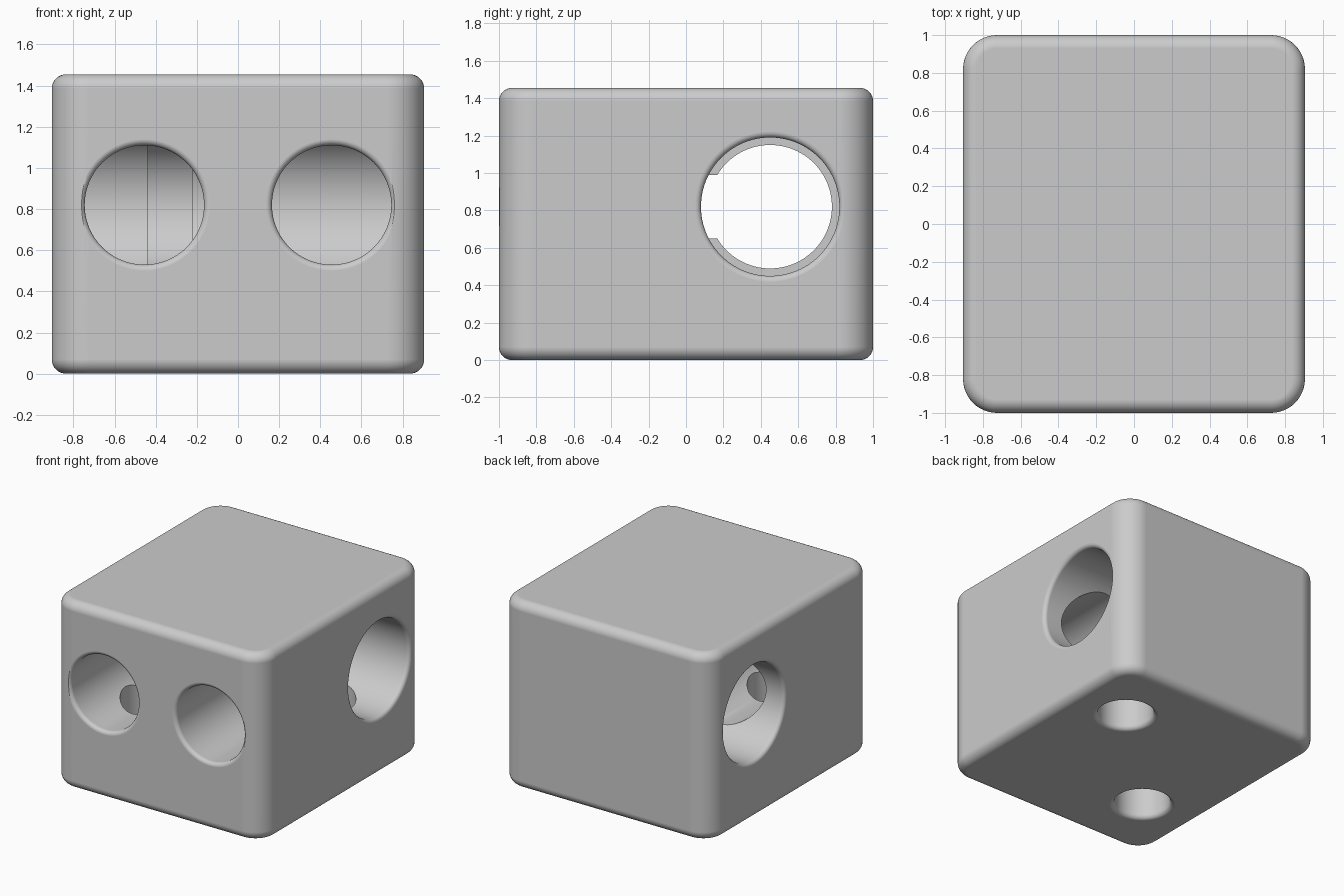
import bpy, bmesh, math
from mathutils import Matrix, Vector

default = bpy.data.objects.get("Cube")
if default:
    bpy.data.objects.remove(default, do_unlink=True)

HALF_X, HALF_Y, HEIGHT = 0.905, 1.0, 1.455
BORE_Z = 0.82
SIDE = 0.455      # sideways offset of the bores
DEPTH = 0.45      # fore and aft offset of the bores
SEGMENTS = 96

grey = bpy.data.materials.new("plain_grey")
grey.use_nodes = True
colour = (0.6, 0.6, 0.6, 1)
grey.diffuse_color = colour
grey.node_tree.nodes["Principled BSDF"].inputs["Base Color"].default_value = colour


def add_object(name, bm):
    mesh = bpy.data.meshes.new(name)
    bmesh.ops.recalc_face_normals(bm, faces=bm.faces[:])
    bm.to_mesh(mesh)
    bm.free()
    mesh.materials.append(grey)
    obj = bpy.data.objects.new(name, mesh)
    bpy.context.collection.objects.link(obj)
    return obj


def mouth(radius, fillet, steps=6):
    """Rounded hole mouth as (distance from face, radius), from outside inwards."""
    rings = [(-0.1, radius + fillet)]
    for i in range(steps + 1):
        a = math.pi / 2 * i / steps
        rings.append((fillet * (1 - math.cos(a)), radius + fillet * (1 - math.sin(a))))
    return rings


def cutter(name, origin, direction, rings):
    """Turned solid made of (distance, radius) rings along a direction."""
    bm = bmesh.new()
    place = Matrix.Translation(origin) @ Vector(direction).to_track_quat('Z', 'Y').to_matrix().to_4x4()
    loops = []
    for dist, radius in rings:
        loops.append(bmesh.ops.create_circle(
            bm, segments=SEGMENTS, radius=radius,
            matrix=place @ Matrix.Translation((0, 0, dist)))["verts"])
    for a, b in zip(loops, loops[1:]):
        for i in range(SEGMENTS):
            j = (i + 1) % SEGMENTS
            bm.faces.new((a[i], a[j], b[j], b[i]))
    bm.faces.new(loops[0])
    bm.faces.new(loops[-1])
    obj = add_object(name, bm)
    obj.hide_render = True
    return obj


# Block with large vertical corner rounds and small top and bottom rounds
bm = bmesh.new()
bmesh.ops.create_cube(bm, size=1, matrix=Matrix.Translation((0, 0, HEIGHT / 2))
                      @ Matrix.Diagonal((2 * HALF_X, 2 * HALF_Y, HEIGHT, 1)))
upright = [e for e in bm.edges if abs(e.verts[0].co.z - e.verts[1].co.z) > 0.1]
bmesh.ops.bevel(bm, geom=upright, offset=0.18, segments=12, profile=0.5, affect='EDGES')
rims = [e for e in bm.edges if abs(e.verts[0].co.z - e.verts[1].co.z) < 0.001]
bmesh.ops.bevel(bm, geom=rims, offset=0.07, segments=8, profile=0.5, affect='EDGES')
block = add_object("bored_block", bm)

# Cross bore, with a narrower collar part way along
near = mouth(0.37, 0.03)
far = [(2 * HALF_X - d, r) for d, r in reversed(near)]
collar = [(HALF_X - 0.44, 0.37), (HALF_X - 0.44, 0.33),
          (HALF_X - 0.22, 0.33), (HALF_X - 0.22, 0.37)]
cutters = [cutter("cross_bore", (-HALF_X, DEPTH, BORE_Z), (1, 0, 0), near + collar + far)]

# Front bores run into the cross bore; bottom bores run up into the others
for side, name in ((-1, "right"), (1, "left")):
    cutters.append(cutter(name + "_front_bore", (side * SIDE, -HALF_Y, BORE_Z), (0, 1, 0),
                          mouth(0.29, 0.03) + [(HALF_Y + DEPTH, 0.29)]))
    cutters.append(cutter(name + "_bottom_bore", (side * SIDE, side * DEPTH, 0), (0, 0, 1),
                          mouth(0.2, 0.035) + [(BORE_Z, 0.2)]))

bpy.ops.object.select_all(action='DESELECT')
bpy.context.view_layer.objects.active = block
block.select_set(True)
for tool in cutters:
    mod = block.modifiers.new(tool.name, 'BOOLEAN')
    mod.operation = 'DIFFERENCE'
    mod.solver = 'EXACT'
    mod.object = tool
    bpy.ops.object.modifier_apply(modifier=mod.name)
    bpy.data.objects.remove(tool, do_unlink=True)

# Smooth rounds, crisp inner edges and flat outer faces
bpy.ops.object.shade_smooth_by_angle(angle=math.radians(30))
weighted = block.modifiers.new("flat_faces", 'WEIGHTED_NORMAL')
weighted.keep_sharp = True
